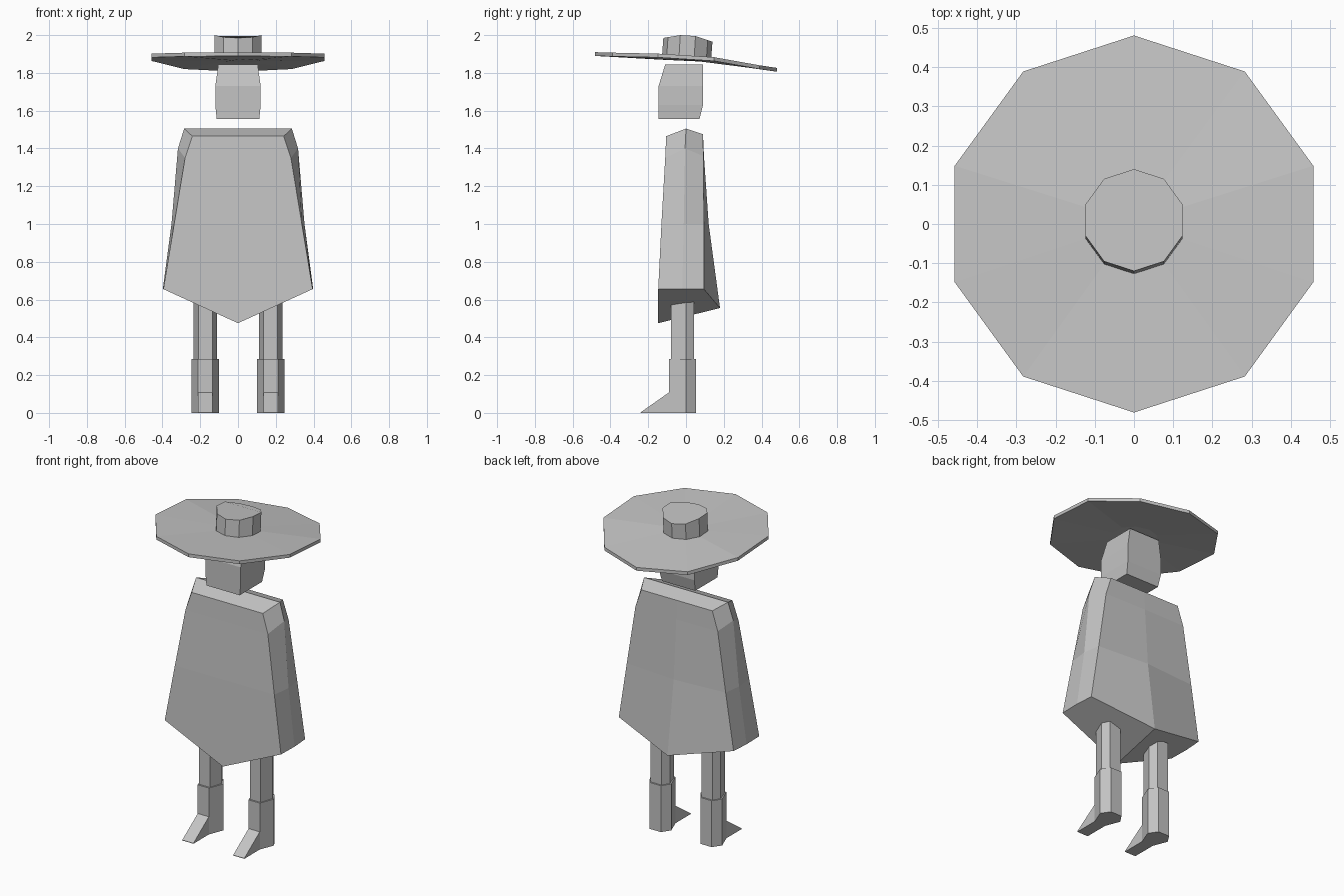
import bpy, bmesh, math

if "Cube" in bpy.data.objects:
    bpy.data.objects.remove(bpy.data.objects["Cube"])

grey = bpy.data.materials.new("plain grey")
grey.diffuse_color = (0.55, 0.55, 0.55, 1)
grey.use_nodes = True
grey.node_tree.nodes["Principled BSDF"].inputs["Base Color"].default_value = grey.diffuse_color


def loft(name, rings, top=None, bottom=None):
    """Skin rings of equal length, listed bottom to top and counter-clockwise."""
    n = len(rings[0])
    bm = bmesh.new()
    vs = [[bm.verts.new(p) for p in r] for r in rings]
    for a, b in zip(vs, vs[1:]):
        for i in range(n):
            j = (i + 1) % n
            bm.faces.new((a[i], a[j], b[j], b[i]))
    for f in top or [range(n)]:
        bm.faces.new([vs[-1][i] for i in f])
    for f in bottom or [range(n)]:
        bm.faces.new([vs[0][i] for i in reversed(list(f))])
    bmesh.ops.recalc_face_normals(bm, faces=bm.faces[:])
    me = bpy.data.meshes.new(name)
    bm.to_mesh(me)
    bm.free()
    me.materials.append(grey)
    ob = bpy.data.objects.new(name, me)
    bpy.context.collection.objects.link(ob)
    return ob


def lerp(table, y):
    """Read a height from a (y, z) profile."""
    for (a, za), (b, zb) in zip(table, table[1:]):
        if y <= b:
            return za + (zb - za) * (y - a) / (b - a)
    return table[-1][1]


def decagon(r, cy, profile, dz=0):
    pts = []
    for k in range(10):
        a = math.radians(-90 + 36 * k)
        y = cy + r * math.sin(a)
        pts.append((r * math.cos(a), y, lerp(profile, y) + dz))
    return pts


# Hat: drooping ten-sided brim and low crown
rim = [(-0.49, 1.91), (-0.39, 1.907), (-0.15, 1.902), (0.15, 1.883), (0.39, 1.84), (0.49, 1.825)]
base = [(-0.14, 1.887), (0, 1.885), (0.14, 1.873)]
crown = [(-0.12, 1.985), (-0.03, 2.0), (0.05, 1.995), (0.14, 1.965)]
loft("hat", [decagon(0.13, 0.003, base, -0.017),
             decagon(0.481, 0, rim, -0.02),
             decagon(0.481, 0, rim),
             decagon(0.13, 0.003, base),
             decagon(0.13, 0.01, crown)])

# Head: tapered block; each row is z, half width, front y, back y
loft("head", [[(-w, f, z), (w, f, z), (w, b, z), (-w, b, z)] for z, w, f, b in (
    (1.557, 0.113, -0.145, 0.072), (1.63, 0.12, -0.145, 0.09),
    (1.73, 0.12, -0.145, 0.09), (1.845, 0.104, -0.11, 0.09))])


# Poncho: flat front, creased sides, swelling back, pointed hem
def poncho_ring(wf, wm, wb, yf, ym, yb, yc, zf, zm, zb, zfc, zbc):
    return [(0, yf, zfc), (wf, yf, zf), (wm, ym, zm), (wb, yb, zb),
            (0, yc, zbc), (-wb, yb, zb), (-wm, ym, zm), (-wf, yf, zf)]


loft("poncho", [
    poncho_ring(0.395, 0.398, 0.39, -0.147, -0.02, 0.095, 0.18, 0.655, 0.655, 0.655, 0.475, 0.555),
    poncho_ring(0.338, 0.352, 0.336, -0.13, -0.012, 0.095, 0.12, 1.0, 1.0, 1.0, 1.0, 1.0),
    poncho_ring(0.28, 0.318, 0.28, -0.11, -0.005, 0.092, 0.095, 1.35, 1.4, 1.36, 1.35, 1.36),
    poncho_ring(0.242, 0.285, 0.242, -0.105, 0, 0.09, 0.09, 1.465, 1.505, 1.475, 1.465, 1.475)],
    top=[(7, 0, 1, 2, 6), (2, 3, 4, 5, 6)],
    bottom=[(0, 1, 2, 3, 4), (4, 5, 6, 7, 0)])


# Legs, boots and pointed toes, mirrored left and right
def hexagon(cx, z, flat, wide, front, back):
    return [(cx - flat, front, z), (cx + flat, front, z), (cx + wide, 0, z),
            (cx + flat, back, z), (cx - flat, back, z), (cx - wide, 0, z)]


for side, s in (("left", -1), ("right", 1)):
    cx = 0.173 * s
    loft(side + "_leg", [hexagon(cx, z, 0.037, 0.063, -0.08, 0.043) for z in (0.28, 0.6)])
    loft(side + "_boot", [hexagon(cx, z, 0.038, 0.073, -0.09, 0.052) for z in (0, 0.285)])
    w = 0.038
    loft(side + "_toe", [
        [(cx - w, -0.24, 0), (cx + w, -0.24, 0), (cx + w, -0.085, 0), (cx - w, -0.085, 0)],
        [(cx - w, -0.24, 0.003), (cx + w, -0.24, 0.003),
         (cx + w, -0.085, 0.112), (cx - w, -0.085, 0.112)]])
